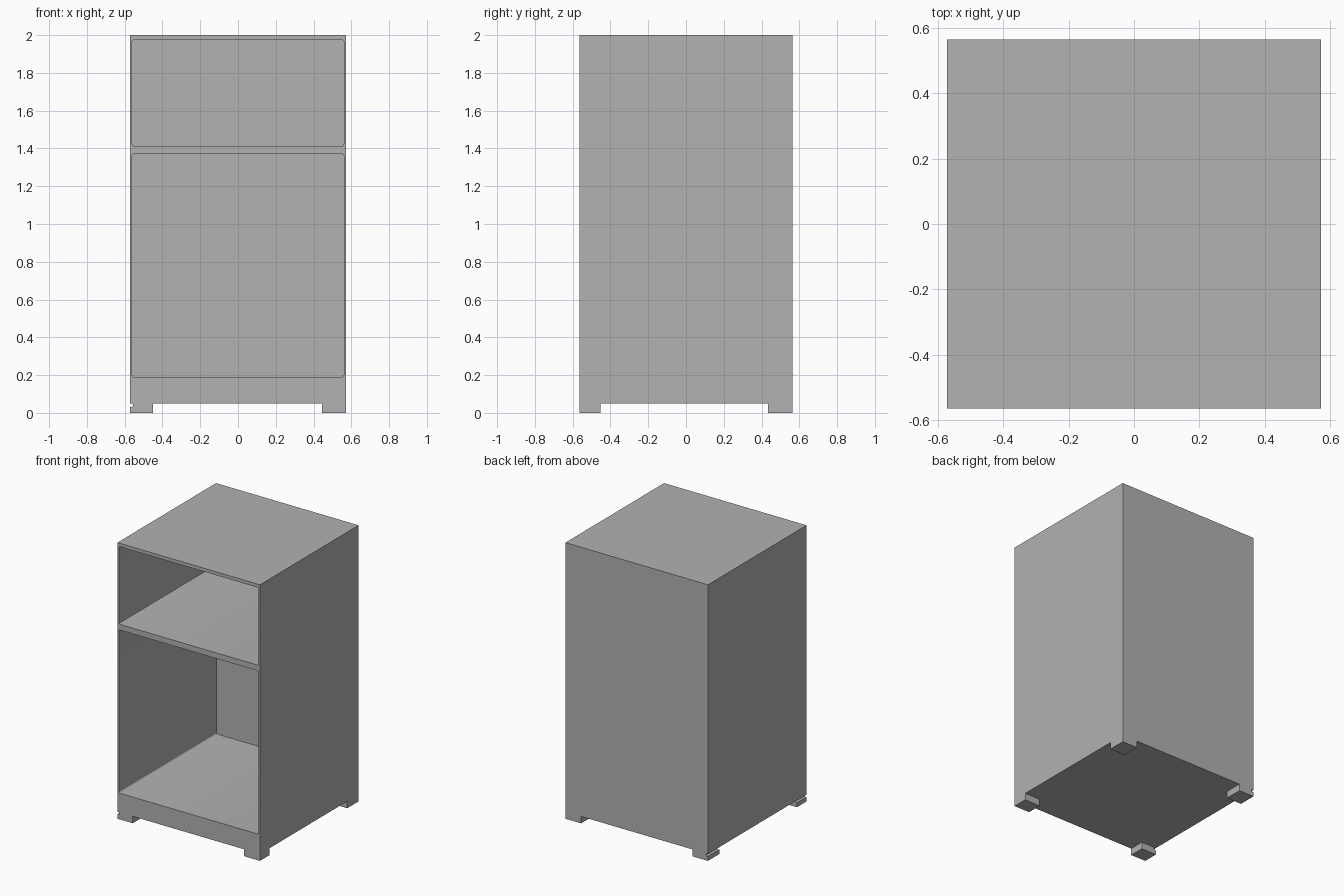
import bpy
import bmesh
from mathutils import Matrix

if "Cube" in bpy.data.objects:
    bpy.data.objects.remove(bpy.data.objects["Cube"])

HALF_X, HALF_Y, HEIGHT = 0.571, 0.564, 2.0
BACK = HALF_Y - 0.01          # inner face of the thin back panel
OUT = 0.1                     # how far cutters reach past the body

grey = bpy.data.materials.new("cabinet grey")
grey.use_nodes = True
colour = (0.445, 0.445, 0.445, 1.0)
grey.diffuse_color = colour
grey.node_tree.nodes["Principled BSDF"].inputs["Base Color"].default_value = colour


def add_object(name, bm):
    mesh = bpy.data.meshes.new(name)
    bm.to_mesh(mesh)
    bm.free()
    mesh.materials.append(grey)
    obj = bpy.data.objects.new(name, mesh)
    bpy.context.scene.collection.objects.link(obj)
    return obj


def box(name, low, high, corner=0.0):
    """Box between two corners; corner rounds the edges that run along y."""
    bm = bmesh.new()
    bmesh.ops.create_cube(bm, size=1)
    for v in bm.verts:
        v.co = [(a + b) / 2 + c * (b - a) for a, b, c in zip(low, high, v.co)]
    if corner:
        along_y = [e for e in bm.edges
                   if abs(e.verts[0].co.y - e.verts[1].co.y) > 0.1]
        bmesh.ops.bevel(bm, geom=along_y, offset=corner, segments=3,
                        profile=0.5, affect='EDGES')
    return add_object(name, bm)


def rod(name, x, z, radius):
    """Round bar running along y."""
    bm = bmesh.new()
    bmesh.ops.create_cone(bm, cap_ends=True, segments=16, radius1=radius,
                          radius2=radius, depth=2 * (HALF_Y + OUT),
                          matrix=Matrix.Translation((x, 0, z))
                          @ Matrix.Rotation(1.5707963, 4, 'X'))
    return add_object(name, bm)


# Cabinet shell, carved from one solid block
cabinet = box("cabinet", (-HALF_X, -HALF_Y, 0), (HALF_X, HALF_Y, HEIGHT))

cutters = [
    # Upper and lower open compartments
    box("upper_compartment", (-0.56, -HALF_Y - OUT, 1.413), (0.56, BACK, 1.975), 0.01),
    box("lower_compartment", (-0.56, -HALF_Y - OUT, 0.19), (0.56, BACK, 1.372), 0.01),
    # Gaps between the four corner feet
    box("gap_front_to_back", (-0.449, -HALF_Y - OUT, -OUT), (0.445, HALF_Y + OUT, 0.05)),
    box("gap_side_to_side", (-HALF_X - OUT, -0.453, -OUT), (HALF_X + OUT, 0.434, 0.05)),
    # Small cable groove low on the right side
    rod("cable_groove", -0.566, 0.041, 0.01),
]
for cutter in cutters:
    cutter.hide_render = True
    mod = cabinet.modifiers.new(cutter.name, 'BOOLEAN')
    mod.operation = 'DIFFERENCE'
    mod.solver = 'EXACT'
    mod.object = cutter

# Keep the carved result and drop the cutters
graph = bpy.context.evaluated_depsgraph_get()
carved = bpy.data.meshes.new_from_object(cabinet.evaluated_get(graph))
cabinet.modifiers.clear()
cabinet.data = carved
carved.name = "cabinet"
for cutter in cutters:
    bpy.data.objects.remove(cutter)

bpy.ops.object.select_all(action='DESELECT')
cabinet.select_set(True)
bpy.context.view_layer.objects.active = cabinet
bpy.ops.object.shade_smooth_by_angle()
